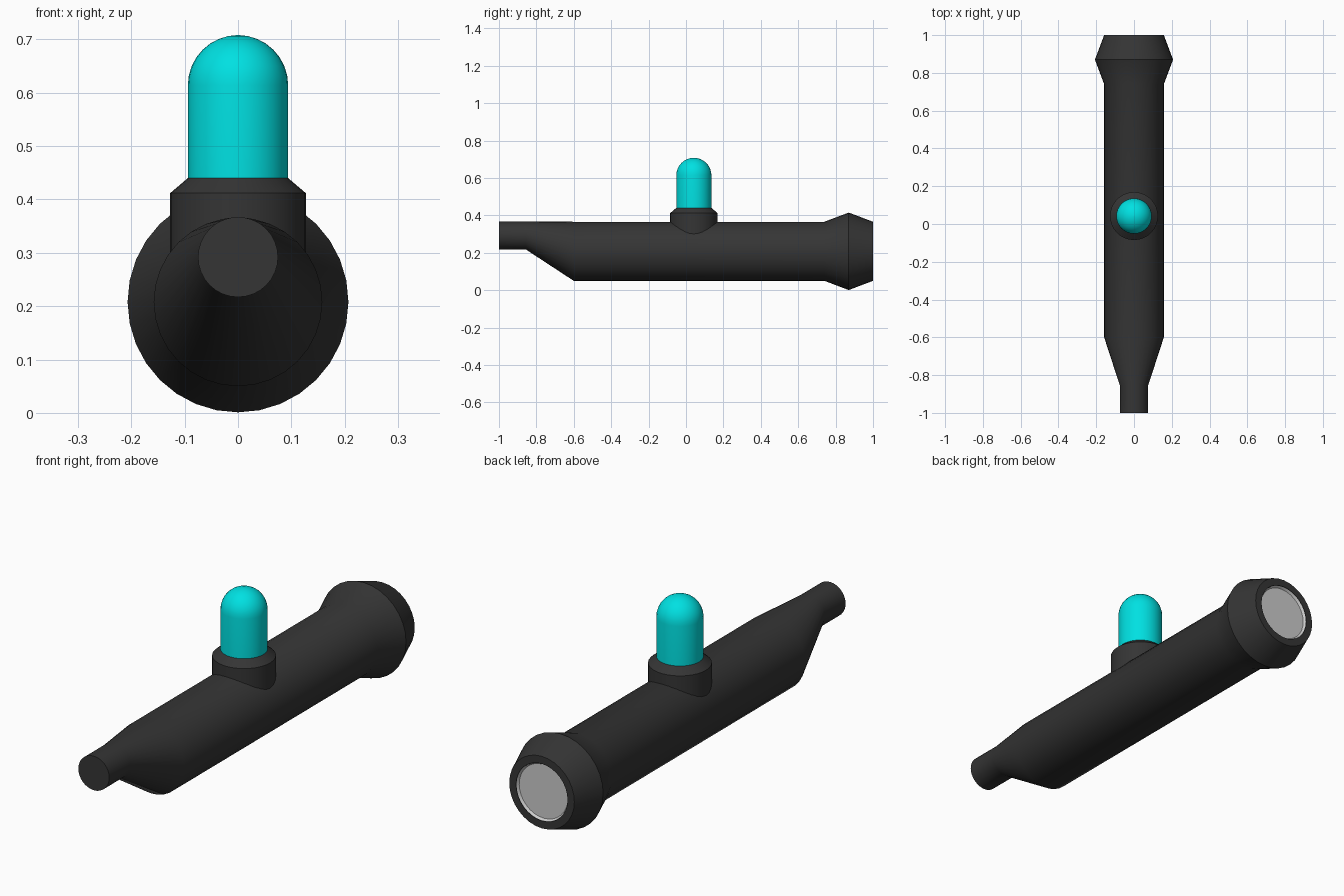
import bpy, bmesh
from math import sin, cos, pi

if "Cube" in bpy.data.objects:
    bpy.data.objects.remove(bpy.data.objects["Cube"])

def material(name, color):
    m = bpy.data.materials.new(name)
    m.diffuse_color = color
    m.use_nodes = True
    m.node_tree.nodes["Principled BSDF"].inputs["Base Color"].default_value = m.diffuse_color
    return m

black = material("black_plastic", (0.035, 0.035, 0.035, 1))
cyan = material("cyan_glass", (0.0, 0.75, 0.76, 1))

def loft(name, rings, mat=None, n=32, vertical=False, y0=0.0, caps=(True, True)):
    """Skin circles. rings = (position, radius, centre height); vertical ones stand at y0."""
    bm = bmesh.new()
    loops = []
    for pos, r, zc in rings:
        loop = []
        for i in range(n):
            a = 2 * pi * i / n
            if vertical:
                co = (r * cos(a), y0 + r * sin(a), pos)
            else:
                co = (r * cos(a), pos, zc + r * sin(a))
            loop.append(bm.verts.new(co))
        loops.append(loop)
    for a, b in zip(loops, loops[1:]):
        for i in range(n):
            j = (i + 1) % n
            bm.faces.new((a[i], a[j], b[j], b[i]))
    if caps[0]:
        bm.faces.new(loops[0])
    if caps[1]:
        bm.faces.new(loops[-1])
    bmesh.ops.recalc_face_normals(bm, faces=bm.faces)
    me = bpy.data.meshes.new(name)
    bm.to_mesh(me)
    bm.free()
    ob = bpy.data.objects.new(name, me)
    bpy.context.collection.objects.link(ob)
    if mat:
        me.materials.append(mat)
    bpy.ops.object.select_all(action='DESELECT')
    ob.select_set(True)
    bpy.context.view_layer.objects.active = ob
    bpy.ops.object.shade_smooth_by_angle(angle=0.6)
    return ob

# Main tube: offset mouthpiece, taper, barrel, flared head with open rim
ZC = 0.208
body = loft("body", [(-1, 0.075, 0.292), (-0.855, 0.075, 0.292), (-0.6, 0.158, ZC),
                     (0.74, 0.158, ZC), (0.87, 0.207, ZC), (1, 0.158, ZC),
                     (1, 0.125, ZC), (0.985, 0.125, ZC)], black)

# Shallow concave end disc set in the rim
lens = loft("end_disc", [(0.998, 0.1245, ZC), (0.988, 0.118, ZC)], caps=(False, True))
lens.data.flip_normals()
if lens.data.polygons[-1].normal.y < 0:
    lens.data.flip_normals()

# Socket on top of the barrel
Y = 0.042
loft("socket", [(0.25, 0.127, 0), (0.412, 0.127, 0), (0.44, 0.094, 0)], black,
     vertical=True, y0=Y)

# Cyan capsule with a domed top
R = 0.094
dome = [(0.614 + R * sin(t * pi / 16), max(R * cos(t * pi / 16), 0.002), 0) for t in range(9)]
loft("capsule", [(0.42, R, 0)] + dome, cyan, vertical=True, y0=Y)
